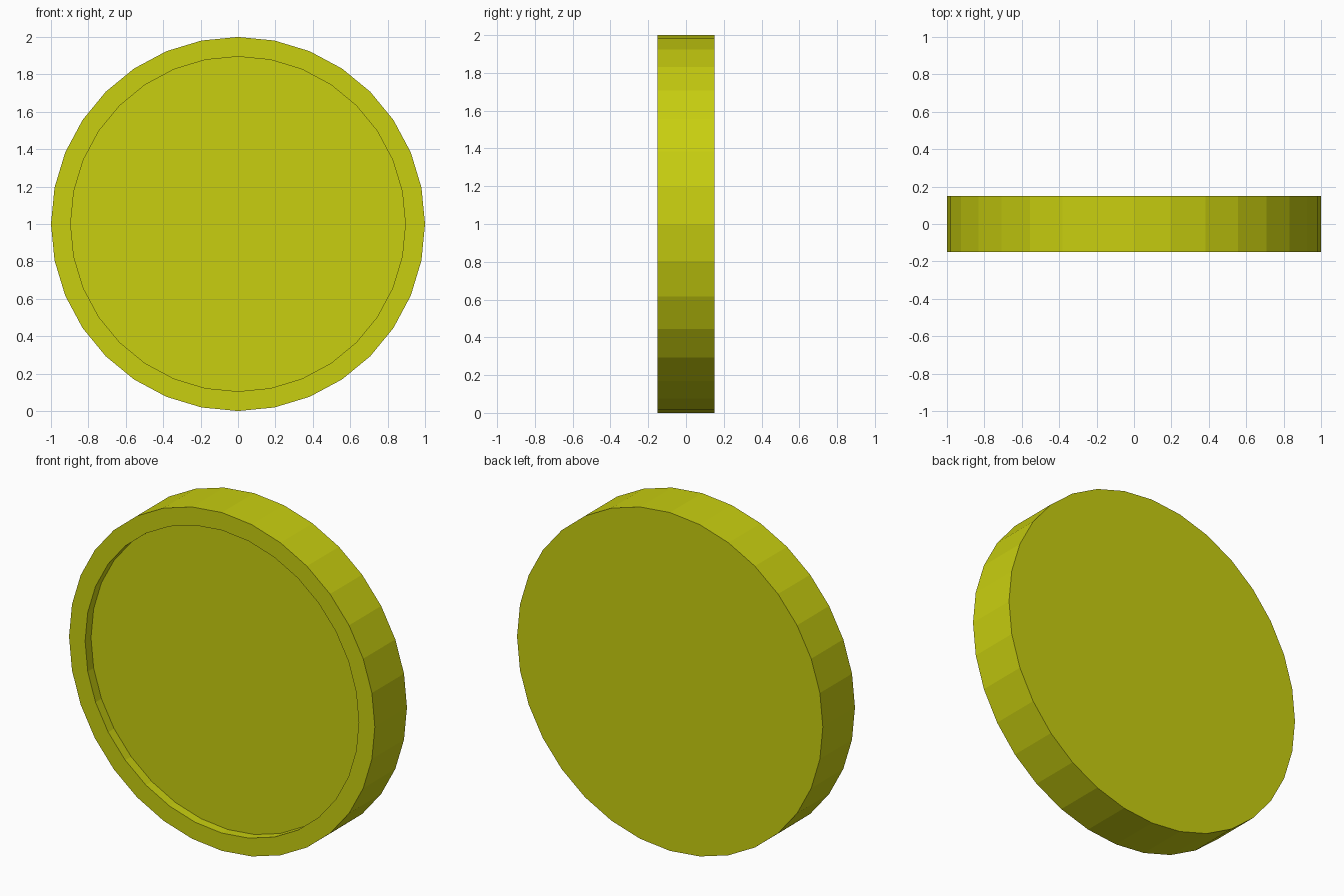
import bpy, bmesh, math
from mathutils import Matrix

if "Cube" in bpy.data.objects:
    bpy.data.objects.remove(bpy.data.objects["Cube"])

SIDES, RADIUS, DEPTH = 32, 1.0, 0.30
RECESS_RADIUS, RECESS_DEPTH = 0.895, 0.055

# Solid disc standing upright, axis along y
bm = bmesh.new()
bmesh.ops.create_cone(bm, cap_ends=True, segments=SIDES,
                      radius1=RADIUS, radius2=RADIUS, depth=DEPTH)
bmesh.ops.transform(
    bm, verts=bm.verts,
    matrix=Matrix.Translation((0, 0, RADIUS)) @ Matrix.Rotation(math.radians(90), 4, 'X'))
bm.normal_update()

# Shallow recess in the front, leaving a raised rim
front = min(bm.faces, key=lambda f: f.calc_center_median().y)
inset = (RADIUS - RECESS_RADIUS) * math.cos(math.pi / SIDES)
bmesh.ops.inset_region(bm, faces=[front], thickness=inset, use_even_offset=True)
floor = bmesh.ops.extrude_discrete_faces(bm, faces=[front])["faces"][0]
bmesh.ops.translate(bm, verts=floor.verts, vec=(0, RECESS_DEPTH, 0))
bmesh.ops.recalc_face_normals(bm, faces=bm.faces)

mesh = bpy.data.meshes.new("rimmed_disc")
bm.to_mesh(mesh)
bm.free()

# Olive yellow colour
mat = bpy.data.materials.new("olive_yellow")
mat.diffuse_color = (0.58, 0.62, 0.005, 1)
mat.use_nodes = True
mat.node_tree.nodes["Principled BSDF"].inputs["Base Color"].default_value = mat.diffuse_color
mesh.materials.append(mat)
disc = bpy.data.objects.new("rimmed_disc", mesh)
bpy.context.collection.objects.link(disc)
